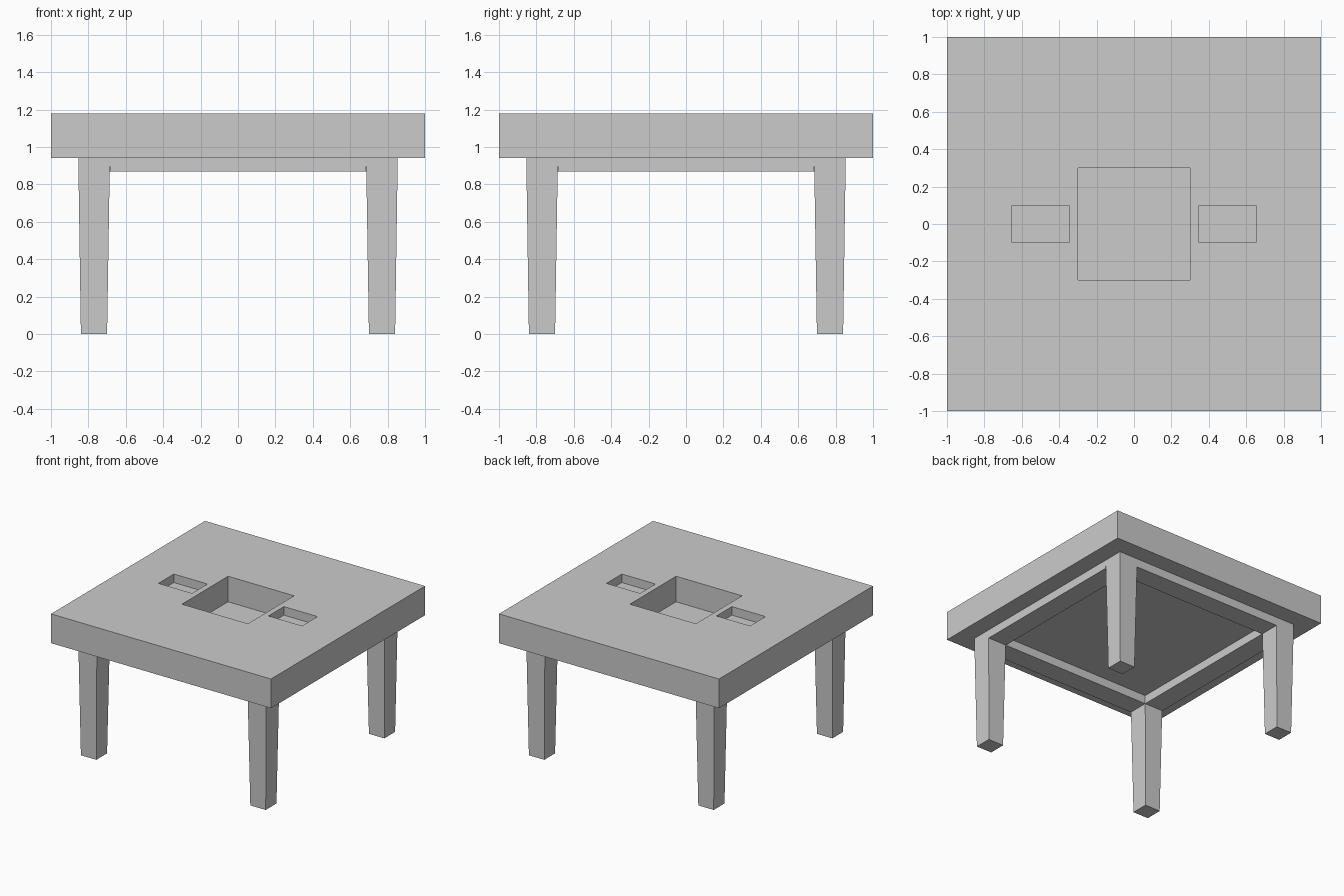
import bpy, bmesh

if "Cube" in bpy.data.objects:
    bpy.data.objects.remove(bpy.data.objects["Cube"])

TOP, UNDER, APRON = 1.18, 0.94, 0.87      # key heights
INNER, OUTER = 0.685, 0.854               # leg / apron faces from centre


def box(name, x0, x1, y0, y1, z0, z1, taper=None):
    """Box between limits; taper = (lo, hi) replaces x and y limits at the bottom."""
    bm = bmesh.new()
    bmesh.ops.create_cube(bm, size=1)
    for v in bm.verts:
        low = v.co.z < 0
        xs = taper if taper and low else (x0, x1)
        ys = taper if taper and low else (y0, y1)
        v.co = (xs[v.co.x > 0], ys[v.co.y > 0], z0 if low else z1)
    me = bpy.data.meshes.new(name)
    bm.to_mesh(me)
    bm.free()
    ob = bpy.data.objects.new(name, me)
    bpy.context.collection.objects.link(ob)
    return ob


def mirror(ob, x, y):
    m = ob.modifiers.new("mirror", 'MIRROR')
    m.use_axis = (x, y, False)


def pocket(target, name, x, half_x, half_y, depth):
    cutter = box(name, x - half_x, x + half_x, -half_y, half_y, TOP - depth, TOP + 0.1)
    cutter.hide_render = True
    cutter.hide_viewport = True
    m = target.modifiers.new(name, 'BOOLEAN')
    m.operation = 'DIFFERENCE'
    m.solver = 'EXACT'
    m.object = cutter


# Thick top with one deep central pocket and two shallow side pockets
top = box("table_top", -1, 1, -1, 1, UNDER, TOP)
pocket(top, "centre_pocket_cutter", 0, 0.30, 0.30, 0.21)
for side, x in (("left", -0.5), ("right", 0.5)):
    pocket(top, side + "_pocket_cutter", x, 0.153, 0.10, 0.07)

# Four tapered legs
legs = box("legs", INNER, OUTER, INNER, OUTER, 0, UNDER, taper=(0.70, 0.84))
mirror(legs, True, True)

# Apron rails between the legs
side_rails = box("side_apron", INNER, OUTER, -INNER, INNER, APRON, UNDER)
mirror(side_rails, True, False)
end_rails = box("front_back_apron", -INNER, INNER, INNER, OUTER, APRON, UNDER)
mirror(end_rails, False, True)
